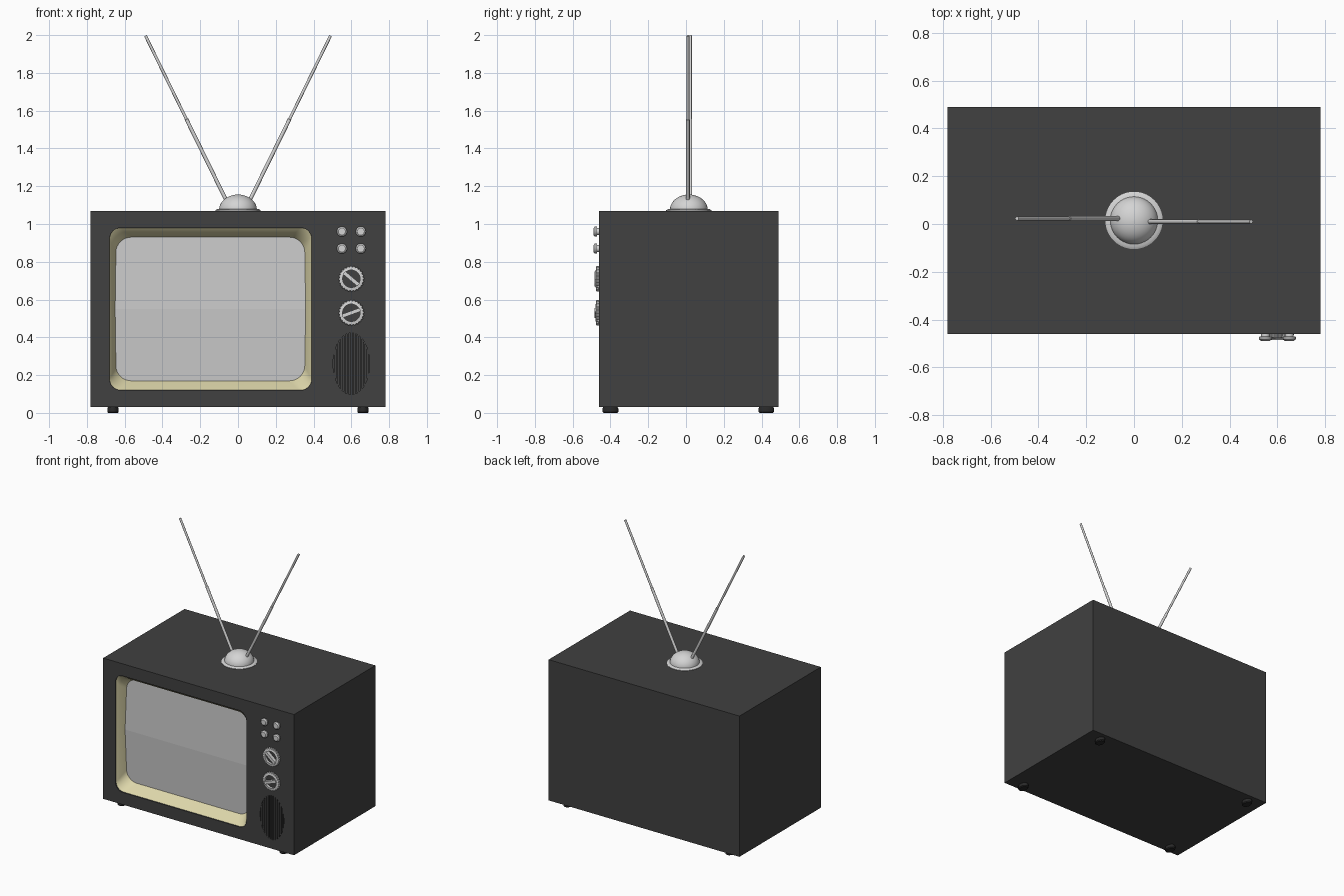
import bpy, bmesh, math
from mathutils import Vector, Matrix

if "Cube" in bpy.data.objects:
    bpy.data.objects.remove(bpy.data.objects["Cube"])


def material(name, rgb):
    m = bpy.data.materials.new(name)
    m.diffuse_color = (*rgb, 1)
    m.use_nodes = True
    m.node_tree.nodes["Principled BSDF"].inputs["Base Color"].default_value = m.diffuse_color
    return m


CHARCOAL = material("charcoal", (0.052, 0.052, 0.052))
BLACK = material("black", (0.022, 0.022, 0.022))
CREAM = material("cream", (0.72, 0.67, 0.40))
GLASS = material("screen_grey", (0.59, 0.59, 0.59))
METAL = material("silver", (0.66, 0.66, 0.66))


def finish(name, bm, mat, smooth=False):
    bmesh.ops.recalc_face_normals(bm, faces=bm.faces[:])
    me = bpy.data.meshes.new(name)
    bm.to_mesh(me)
    bm.free()
    me.materials.append(mat)
    ob = bpy.data.objects.new(name, me)
    bpy.context.collection.objects.link(ob)
    if smooth:
        bpy.ops.object.select_all(action='DESELECT')
        ob.select_set(True)
        bpy.context.view_layer.objects.active = ob
        bpy.ops.object.shade_smooth_by_angle(angle=math.radians(35))
    return ob


def loft(name, loops, mat, ring=False, smooth=False):
    """Skin a stack of equal loops: capped, or closed on itself as a ring."""
    bm = bmesh.new()
    rows = [[bm.verts.new(p) for p in loop] for loop in loops]
    n = len(rows[0])
    for a, b in zip(rows, rows[1:] + (rows[:1] if ring else [])):
        for i in range(n):
            j = (i + 1) % n
            bm.faces.new((a[i], a[j], b[j], b[i]))
    if not ring:
        bm.faces.new(rows[0])
        bm.faces.new(rows[-1])
    return finish(name, bm, mat, smooth)


def box(name, centre, size, mat, angle=0):
    bm = bmesh.new()
    bmesh.ops.create_cube(bm, size=1, matrix=Matrix.Translation(centre)
                          @ Matrix.Rotation(angle, 4, 'Y') @ Matrix.Diagonal((*size, 1)))
    return finish(name, bm, mat)


def ellipse(cx, cz, rx, rz, y, n=32, tooth=0):
    """Loop in the front plane; tooth alternates the radius for a knurled edge."""
    pts = []
    for i in range(n):
        a = 2 * math.pi * i / n
        k = 1 - tooth * (i % 4 > 1)
        pts.append((cx + rx * k * math.cos(a), y, cz + rz * k * math.sin(a)))
    return pts


def disc(cx, cy, rx, ry, z, n=32):
    return [(cx + rx * math.cos(2 * math.pi * i / n),
             cy + ry * math.sin(2 * math.pi * i / n), z) for i in range(n)]


def rounded(x0, x1, z0, z1, r, y, seg=8):
    pts = []
    for q, (cx, cz) in enumerate([(x1 - r, z1 - r), (x0 + r, z1 - r),
                                  (x0 + r, z0 + r), (x1 - r, z0 + r)]):
        for i in range(seg + 1):
            a = math.pi / 2 * (q + i / seg)
            pts.append((cx + r * math.cos(a), y, cz + r * math.sin(a)))
    return pts


FRONT = -0.46

# Cabinet with screen opening and speaker recess
body = box("cabinet", (0, 0.015, 0.55), (1.56, 0.95, 1.04), CHARCOAL)
cutters = [
    loft("screen_cutter", [rounded(-0.68, 0.39, 0.12, 0.98, 0.06, y) for y in (-0.6, -0.34)], CHARCOAL),
    loft("speaker_cutter", [ellipse(0.6, 0.26, 0.097, 0.163, y, 48) for y in (-0.6, -0.44)], CHARCOAL),
]
bpy.context.view_layer.objects.active = body
for c in cutters:
    c.hide_render = True
    mod = body.modifiers.new("cut", 'BOOLEAN')
    mod.object = c
    mod.solver = 'EXACT'
    bpy.ops.object.modifier_apply(modifier=mod.name)
    bpy.data.objects.remove(c)

# Cream bezel sloping in to the screen
loft("screen_bezel", [
    rounded(-0.68, 0.39, 0.12, 0.98, 0.06, FRONT + 0.008),
    rounded(-0.665, 0.375, 0.135, 0.955, 0.07, FRONT + 0.03),
    rounded(-0.645, 0.352, 0.17, 0.93, 0.08, FRONT + 0.085),
    rounded(-0.68, 0.39, 0.12, 0.98, 0.06, FRONT + 0.11)], CREAM, ring=True, smooth=True)

# Screen, gently bent outward across the middle
bm = bmesh.new()
bm.faces.new([bm.verts.new(p) for p in rounded(-0.652, 0.359, 0.163, 0.937, 0.08, FRONT + 0.085)])
bmesh.ops.bisect_plane(bm, geom=bm.verts[:] + bm.edges[:] + bm.faces[:],
                       plane_co=(0, 0, 0.55), plane_no=(0, 0, 1))
for v in bm.verts:
    v.co.y -= 0.015 * (1 - abs(v.co.z - 0.55) / 0.387)
screen = finish("screen", bm, GLASS)
if screen.data.polygons[0].normal.y > 0:
    screen.data.flip_normals()

# Speaker grille slats
for i in range(-5, 6):
    dx = i * 0.017
    h = 0.163 * math.sqrt(1 - (dx / 0.097) ** 2)
    box("speaker_slat", (0.6 + dx, -0.449, 0.26), (0.011, 0.02, 2 * h), CHARCOAL)

# Four small push knobs
for x in (0.55, 0.65):
    for z in (0.87, 0.96):
        loft("small_knob", [ellipse(x, z, r, r, y, 16) for r, y in
                            ((0.018, FRONT + 0.005), (0.018, -0.47), (0.027, -0.472),
                             (0.027, -0.482), (0.019, -0.489))], METAL, smooth=True)

# Two tuning dials: knurled ring plus pointer bar
for z, ang in ((0.71, 40), (0.53, -20)):
    loft("dial_ring", [ellipse(0.6, z, 0.069, 0.069, FRONT + 0.002, 96, 0.07),
                       ellipse(0.6, z, 0.067, 0.067, -0.475, 96, 0.07),
                       ellipse(0.6, z, 0.046, 0.046, -0.478, 96),
                       ellipse(0.6, z, 0.046, 0.046, FRONT + 0.002, 96)], METAL, ring=True)
    box("dial_pointer", (0.6, -0.472, z), (0.1, 0.027, 0.02), METAL, math.radians(ang))

# Feet
for x in (-0.662, 0.662):
    for y in (-0.4, 0.425):
        loft("foot", [disc(x, y, 0.03 * k, 0.042 * k, z, 24) for k, z in
                      ((0.85, 0), (1, 0.006), (1, 0.022), (0.85, 0.035))], BLACK, smooth=True)

# Antenna base: flange and dome
CY = 0.015
loft("antenna_flange", [disc(0, CY, r, r, z, 40) for r, z in
                        ((0.12, 1.065), (0.12, 1.073), (0.108, 1.08))], METAL, smooth=True)
dome = [(0.1 * math.cos(a), 1.075 + 0.081 * math.sin(a))
        for a in [math.radians(d) for d in range(0, 90, 9)] + [math.radians(89)]]
loft("antenna_dome", [disc(0, CY, r, r, z, 40) for r, z in dome], METAL, smooth=True)

# Telescopic rods
for side, y in ((-1, 0.023), (1, 0.01)):
    a, b = Vector((side * 0.055, y, 1.11)), Vector((side * 0.49, y, 1.997))
    rot = (b - a).to_track_quat('Z', 'Y')
    loops = []
    for t, r in ((0, 0.01), (0.5, 0.01), (0.502, 0.008), (1, 0.008)):
        loops.append([a.lerp(b, t) + rot @ Vector(p) for p in disc(0, 0, r, r, 0, 12)])
    loft("antenna_rod", loops, METAL, smooth=True)
